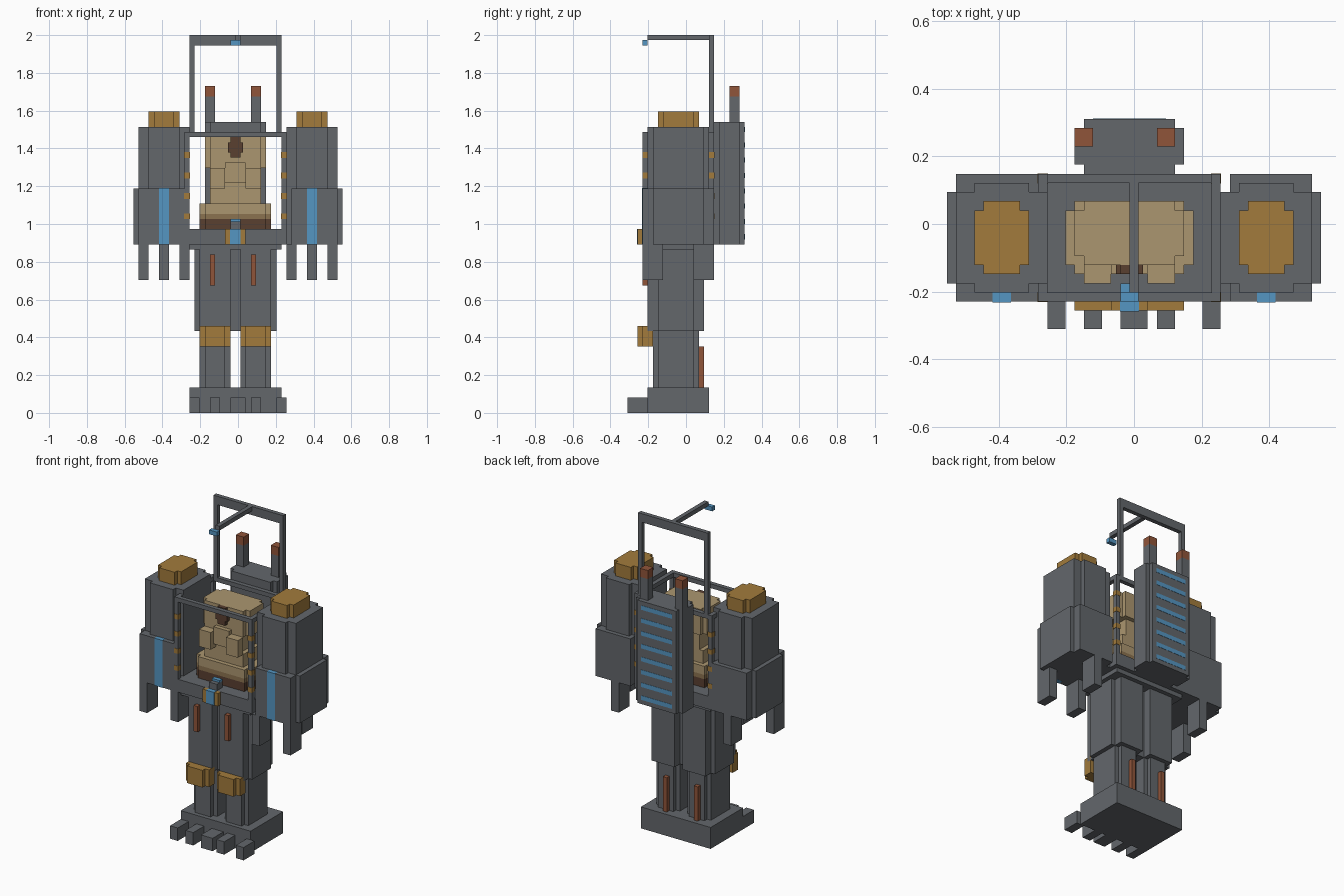
import bpy
import bmesh

if "Cube" in bpy.data.objects:
    bpy.data.objects.remove(bpy.data.objects["Cube"], do_unlink=True)

UNIT = 2 / 74      # edge of one building block
SHIFT = 0.5        # whole-number grid to centred position
SKIN = 0.06        # how far painted plates stand proud


def paint(name, red, green, blue):
    mat = bpy.data.materials.new(name)
    mat.use_nodes = True
    colour = (red, green, blue, 1)
    mat.diffuse_color = colour
    shader = next(n for n in mat.node_tree.nodes if n.type == "BSDF_PRINCIPLED")
    shader.inputs["Base Color"].default_value = colour
    shader.inputs["Roughness"].default_value = 0.8
    return mat


steel = paint("steel grey", .125, .135, .148)
fur = paint("tan fur", .41, .305, .16)
dull_fur = paint("dull tan", .26, .17, .08)
brown = paint("dark brown", .1, .05, .03)
ochre = paint("ochre", .36, .198, .045)
glow = paint("light blue", .09, .305, .54)
rust = paint("rust red", .28, .09, .042)


def outline(x, y, cut_x, cut_y):
    """Rectangle whose four corners may be notched by a step."""
    (a, b), (c, d) = x, y
    if not cut_x:
        return [(a, c), (b, c), (b, d), (a, d)]
    p, q, r, s = a + cut_x, b - cut_x, c + cut_y, d - cut_y
    return [(p, c), (q, c), (q, r), (b, r), (b, s), (q, s),
            (q, d), (p, d), (p, s), (a, s), (a, r), (p, r)]


def block(name, mat, x, y, z, cut_x=0, cut_y=0, grow=0):
    """Extruded block given by its grid ranges."""
    x, y, z = [(lo - grow, hi + grow) for lo, hi in (x, y, z)]
    bm = bmesh.new()
    base = [bm.verts.new(((u - SHIFT) * UNIT, (v - SHIFT) * UNIT, z[0] * UNIT))
            for u, v in outline(x, y, cut_x, cut_y)]
    face = bm.faces.new(base)
    top = bmesh.ops.extrude_face_region(bm, geom=[face])["geom"]
    moved = [g for g in top if isinstance(g, bmesh.types.BMVert)]
    bmesh.ops.translate(bm, verts=moved, vec=(0, 0, (z[1] - z[0]) * UNIT))
    bmesh.ops.recalc_face_normals(bm, faces=bm.faces)
    mesh = bpy.data.meshes.new(name)
    bm.to_mesh(mesh)
    bm.free()
    mesh.materials.append(mat)
    obj = bpy.data.objects.new(name, mesh)
    bpy.context.collection.objects.link(obj)
    return obj


def arm_pair(name, mat, x, *rest, **options):
    """One block on the left arm and its mirror on the right arm."""
    block("left_" + name, mat, x, *rest, **options)
    block("right_" + name, mat, (1 - x[1], 1 - x[0]), *rest, **options)


# Foot platform and toes
block("foot_platform", steel, (-9, 9), (-7, 5), (0, 5))
for start, end in ((-9, -7), (-5, -3), (-1, 2), (3, 5), (8, 10)):
    block("toe", steel, (start, end), (-11, -7), (0, 3))

# Legs, knee pads and pistons
for side, offset in (("left_", 0), ("right_", -8)):
    def span(lo, hi):
        return lo + offset, hi + offset
    block(side + "shin", steel, span(1, 7), (-6, 3), (5, 16), 1, 1)
    block(side + "thigh", steel, span(0, 8), (-7, 4), (16, 32), 1, 2)
    block(side + "knee_pad", ochre, span(1, 7), (-8, -6), (13, 17))
    block(side + "knee_guard", ochre, span(2, 6), (-9, -8), (13, 17))
    block(side + "thigh_piston", rust, span(3, 4), (-8, -7), (25, 31))
    block(side + "calf_piston", rust, span(3, 4), (3, 4), (5, 13))

# Waist, cockpit floor and belt buckle
block("waist", steel, (-9, 9), (-7, 5), (32, 33))
block("cockpit_floor", steel, (-10, 10), (-8, 6), (33, 36))
block("belt_buckle", ochre, (-2, 2), (-9, -8), (33, 36))
block("buckle_light", glow, (-1, 1), (-9 - SKIN, -8), (33, 36), grow=0.03)
block("console", steel, (-1, 1), (-8, -6), (36, 37.5))
block("console_screen", glow, (-1, 1), (-7, -6), (37.5, 38))

# Cockpit cage: corner posts with marker bands, and top ring
for post_x in ((-10, -9), (9, 10)):
    for post_y in ((-8, -7), (5, 6)):
        block("cage_post", steel, post_x, post_y, (36, 55))
        for level in range(38, 52, 4):
            block("cage_marker", ochre, post_x, post_y, (level, level + 1), grow=SKIN)
    block("cage_side_rail", steel, post_x, (-8, 6), (54, 55))
for rail_y in ((-8, -7), (5, 6)):
    block("cage_cross_rail", steel, (-10, 10), rail_y, (54, 55))

# Overhead hoop with a lamp on a boom
for post_x in ((-9, -8), (8, 9)):
    block("hoop_post", steel, post_x, (5, 6), (55, 74))
block("hoop_bar", steel, (-9, 9), (5, 6), (72, 74))
block("lamp_boom", steel, (0, 1), (-7, 5), (73, 74))
block("lamp", glow, (-1, 1), (-8, -7), (72, 73))

# Arms, shoulder caps and fingers
arm_pair("forearm", steel, (10, 21), (-8, 6), (33, 44), 1, 2)
arm_pair("forearm_light", glow, (14, 16), (-8 - SKIN, -7), (33, 44), grow=0.02)
arm_pair("upper_arm", steel, (10, 20), (-7, 5), (44, 56), 2, 1)
arm_pair("shoulder_cap", ochre, (12, 18), (-5, 3), (56, 59), 1, 1)
arm_pair("inner_finger", steel, (10, 12), (-8, -4), (26, 33))
arm_pair("thumb", steel, (14, 16), (2, 6), (26, 33))
arm_pair("outer_finger", steel, (18, 20), (-8, -4), (26, 33))

# Back unit with vents and exhaust pipes
block("back_unit", steel, (-6, 6), (6, 12), (33, 57), 1, 1)
for level in range(34, 56, 3):
    block("back_vent", glow, (-4, 4), (11, 12 + SKIN), (level, level + 1))
for start, end in ((-6, -4), (3, 5)):
    block("exhaust_pipe", steel, (start, end), (9, 11), (57, 62))
    block("exhaust_tip", rust, (start, end), (9, 11), (62, 64))

# Furry pilot
block("pilot_trousers", brown, (-7, 7), (-5, 3), (36, 38), 1, 1)
block("pilot_waistband", dull_fur, (-7, 7), (-5, 3), (38, 39), 1, 1)
block("pilot_belly", fur, (-7, 7), (-5, 3), (39, 41), 1, 1)
block("pilot_hips", fur, (-5, 5), (-4, 2), (41, 44))
block("pilot_chest", fur, (-4, 4), (-4, 2), (44, 48))
block("pilot_head", fur, (-6, 6), (-4, 3), (48, 54), 1, 1)
block("pilot_muzzle", fur, (-2, 2), (-5, -4), (45, 49))
for start, end in ((-5, -2), (2, 5)):
    block("pilot_paw", fur, (start, end), (-6, -4), (44, 48))
block("pilot_nose", brown, (-1, 1), (-5, -4), (50, 54))
block("pilot_nose_bridge", brown, (-1.5, 1.5), (-5, -4), (51, 53))
